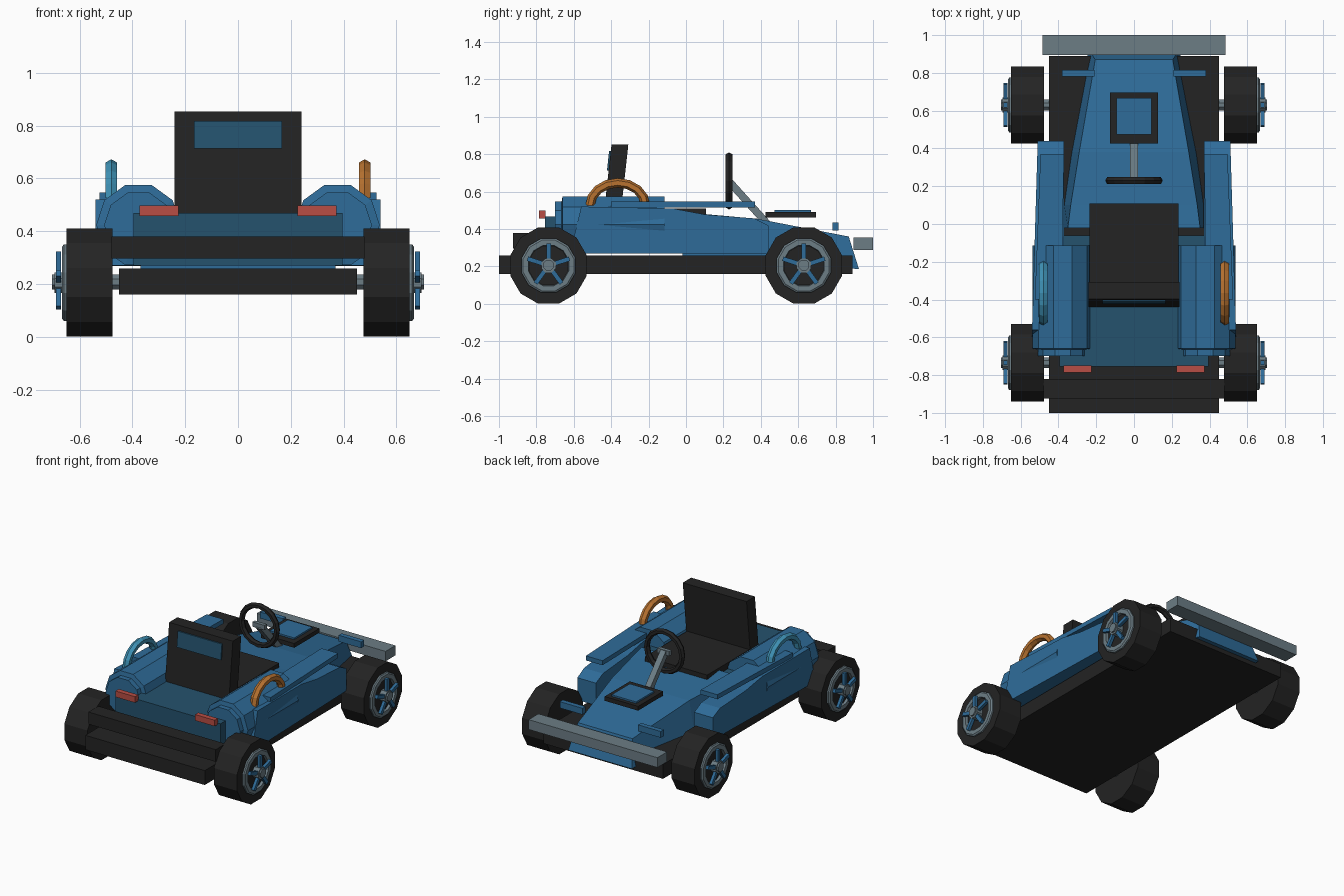
import bpy, bmesh, math
from mathutils import Vector, Matrix

if "Cube" in bpy.data.objects:
    bpy.data.objects.remove(bpy.data.objects["Cube"])


def mat(name, r, g, b):
    m = bpy.data.materials.new(name)
    m.diffuse_color = (r, g, b, 1)
    m.use_nodes = True
    m.node_tree.nodes["Principled BSDF"].inputs["Base Color"].default_value = m.diffuse_color
    return m


BLUE = mat("blue", .028, .15, .32)
DARK = mat("dark blue", .018, .085, .155)
BLACK = mat("black", .017, .017, .017)
GRAY = mat("gray", .15, .205, .235)
RED = mat("red", .48, .075, .058)
ORANGE = mat("orange", .48, .17, .03)
SKY = mat("light blue", .05, .29, .47)


def finish(bm, name, m):
    bmesh.ops.recalc_face_normals(bm, faces=bm.faces)
    me = bpy.data.meshes.new(name)
    bm.to_mesh(me)
    bm.free()
    me.materials.append(m)
    ob = bpy.data.objects.new(name, me)
    bpy.context.collection.objects.link(ob)
    return ob


def loft(name, rings, m, caps=True, closed=False):
    """Skin a list of equal-length point rings."""
    bm = bmesh.new()
    vs = [[bm.verts.new(p) for p in r] for r in rings]
    n = len(vs[0])
    pairs = list(zip(vs, vs[1:])) + ([(vs[-1], vs[0])] if closed else [])
    for a, b in pairs:
        for i in range(n):
            j = (i + 1) % n
            bm.faces.new((a[i], a[j], b[j], b[i]))
    if caps and not closed:
        bm.faces.new(vs[0])
        bm.faces.new(vs[-1])
    return finish(bm, name, m)


def box(name, x0, x1, y0, y1, z0, z1, m):
    return loft(name, [[(x0, y0, z), (x1, y0, z), (x1, y1, z), (x0, y1, z)]
                       for z in (z0, z1)], m)


def ring_x(x, y, z, r, n, a0=0.0):
    return [(x, y + r * math.cos(a0 + 2 * math.pi * i / n),
             z + r * math.sin(a0 + 2 * math.pi * i / n)) for i in range(n)]


def ring_y(x, y, z, r, n, a0=0.0):
    return [(x + r * math.cos(a0 + 2 * math.pi * i / n), y,
             z + r * math.sin(a0 + 2 * math.pi * i / n)) for i in range(n)]


# Floor and bumpers
box("floor_pan", -.45, .45, -1, .89, .16, .258, BLACK)
box("rear_bumper", -.48, .48, -.925, -.82, .297, .38, BLACK)
box("front_bumper", -.485, .485, .895, 1, .288, .355, GRAY)

# Rear deck
box("rear_deck", -.395, .395, -.755, -.06, .27, .468, DARK)


# Tapered nose
def section(y0, y1, wb, wt, zb, zt):
    return [(-wb, y0, zb), (wb, y0, zb), (wt, y1, zt), (-wt, y1, zt)]


loft("nose", [section(-.02, -.02, .37, .35, .25, .495),
              section(.1, .1, .37, .335, .25, .48),
              section(.38, .38, .33, .29, .25, .455),
              section(.925, .87, .24, .205, .185, .36)], BLUE)

# Wheels with rims, spokes and axles
TILT = math.pi / 12
for end, y in (("front", .63), ("rear", -.735)):
    loft(end + "_axle", [ring_x(x, y, .207, .031, 8, math.pi / 8) for x in (-.705, .705)], GRAY)
    for side, s in (("right", 1), ("left", -1)):
        tag = end + "_" + side + "_"
        loft(tag + "tyre", [ring_x(s * x, y, .205, .2115, 12, TILT) for x in (.476, .65)], BLACK)
        loft(tag + "rim", [ring_x(s * x, y, .205, r, 12, TILT) for x, r in
                           ((.645, .15), (.66, .15), (.667, .14), (.667, .112), (.645, .108))],
             GRAY, closed=True)
        loft(tag + "hub", [ring_x(s * x, y, .205, .042, 8, math.pi / 8) for x in (.645, .695)], GRAY)
        for k in range(5):
            sp = box(tag + "spoke", -.01, .01, -.012, .012, .03, .118, BLUE)
            sp.matrix_world = (Matrix.Translation((s * .68, y, .205)) @
                               Matrix.Rotation(2 * math.pi * k / 5, 4, 'X'))

# Parts repeated on both sides
for side, s, grip in (("right", 1, ORANGE), ("left", -1, SKY)):
    # side pod: extruded side profile, wider at the rear
    prof = [(-.62, .27), (-.56, .52), (-.07, .51), (.1, .478), (.365, .457), (.44, .42), (.44, .268)]
    loft(side + "_side_pod", [[(s * .37, y, z) for y, z in prof],
                              [(s * (.523 - .03 * y), y, z) for y, z in prof]], BLUE)
    loft(side + "_side_rail", [[(s * .385, -.4, z), (s * .525, -.4, z), (s * .495, .37, z),
                                (s * .37, .37, z)] for z in (.515, .546)], BLUE)
    # faceted rear fender tube with stepped end
    a0 = math.pi / 10 * 0
    loft(side + "_rear_fender", [ring_y(s * .377, y, .423, r, 10, a0) for y, r in
                                 ((-.70, .13), (-.665, .13), (-.66, .16), (-.115, .16))], BLUE)
    x0, x1 = sorted((s * .226, s * .373))
    box(side + "_tail_light", x0, x1, -.785, -.75, .457, .498, RED)
    x0, x1 = sorted((s * .21, s * .38))
    box(side + "_front_lamp", x0, x1, .782, .815, .392, .435, BLUE)
    # arched grab handle
    rings = []
    for k in range(9):
        a = math.pi * k / 8
        c = Vector((s * .48, -.365 + .148 * math.cos(a), .525 + .122 * math.sin(a)))
        out = Vector((0, math.cos(a), math.sin(a)))
        rings.append([c + out * (.025 * math.cos(t)) + Vector((.026 * math.sin(t), 0, 0))
                      for t in (math.pi * i / 3 for i in range(6))])
    loft(side + "_grab_handle", rings, grip)

# Seat: cushion, leaning backrest and inset panel
box("seat_cushion", -.235, .235, -.38, .108, .40, .51, BLACK)


def slab(name, w, z0, z1, ya, yb, m):
    lean = lambda z: (z - .855) * .11
    loft(name, [[(-w, ya + lean(z), z), (w, ya + lean(z), z),
                 (w, yb + lean(z), z), (-w, yb + lean(z), z)] for z in (z0, z1)], m)


slab("seat_back", .24, .44, .853, -.398, -.308, BLACK)
slab("seat_back_panel", .166, .713, .818, -.407, -.39, DARK)

# Steering wheel and column
rings = []
for k in range(16):
    a = 2 * math.pi * k / 16
    out = Vector((math.cos(a), 0, math.sin(a)))
    rings.append([Vector((0, .23, .657)) + out * (.133 + .019 * math.cos(t)) +
                  Vector((0, .021 * math.sin(t), 0)) for t in (math.pi * i / 3 for i in range(6))])
loft("steering_wheel", rings, BLACK, closed=True)
p, q = Vector((0, .23, .655)), Vector((0, .46, .40))
n = Vector((0, .74, .67)) * .02
loft("steering_column", [[c + n + Vector((-.02, 0, 0)), c + n + Vector((.02, 0, 0)),
                          c - n + Vector((.02, 0, 0)), c - n + Vector((-.02, 0, 0))]
                         for c in (p, q)], GRAY)
box("steering_hub", -.045, .045, .22, .245, .64, .672, GRAY)

# Hood plate
box("hood_plate", -.126, .126, .425, .695, .463, .492, BLACK)
box("hood_plate_inset", -.092, .092, .473, .668, .49, .503, BLUE)
